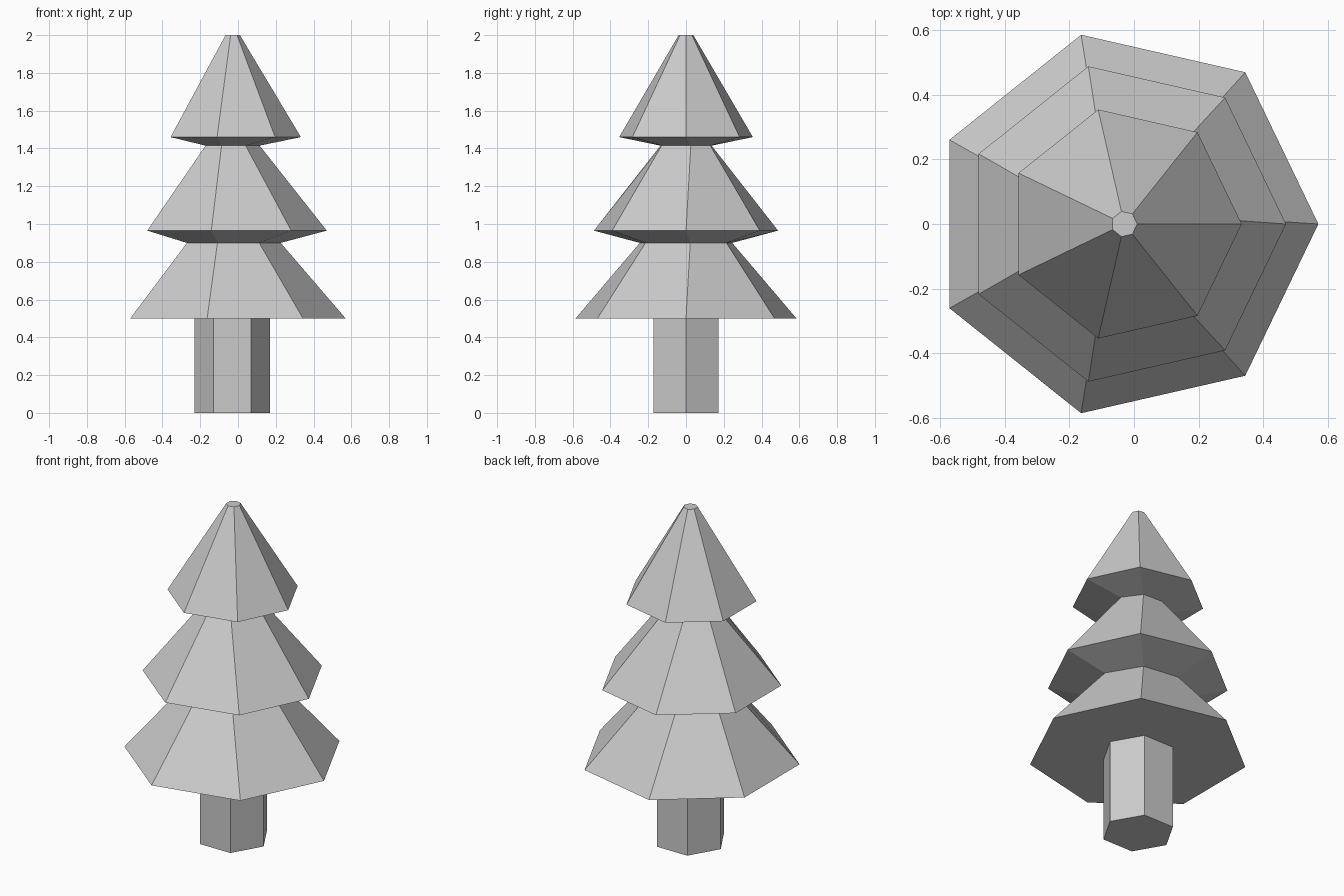
import bpy
from math import cos, sin, radians

if "Cube" in bpy.data.objects:
    bpy.data.objects.remove(bpy.data.objects["Cube"])

CX = -0.03  # shared axis of trunk and foliage


def ring(sides, radius, z, skew=0.0):
    """Regular ring; skew (degrees) drifts the corners away from +x towards -x."""
    pts = []
    for k in range(sides):
        a = k * 360 / sides
        a += skew if a < 180 else -skew
        pts.append((CX + radius * cos(radians(a)), radius * sin(radians(a)), z))
    return pts


def loft(name, rings):
    """Skin a stack of equal rings and cap both ends."""
    n = len(rings[0])
    verts = [p for r in rings for p in r]
    faces = [list(range(n))[::-1], [len(verts) - n + i for i in range(n)]]
    for j in range(len(rings) - 1):
        for i in range(n):
            k = (i + 1) % n
            faces.append((j * n + i, j * n + k, (j + 1) * n + k, (j + 1) * n + i))
    mesh = bpy.data.meshes.new(name)
    mesh.from_pydata(verts, [], faces)
    obj = bpy.data.objects.new(name, mesh)
    bpy.context.collection.objects.link(obj)
    return obj


# Hexagonal trunk
loft("trunk", [ring(6, 0.2, 0.0), ring(6, 0.2, 0.5)])

# Three seven-sided foliage tiers: radius, height, corner drift at the necks
profile = [
    (0.60, 0.50, 0),
    (0.257, 0.90, 5),
    (0.50, 0.965, 0),
    (0.147, 1.415, 10),
    (0.363, 1.46, 0),
    (0.04, 2.00, 0),
]
loft("foliage", [ring(7, r, z, s) for r, z, s in profile])
